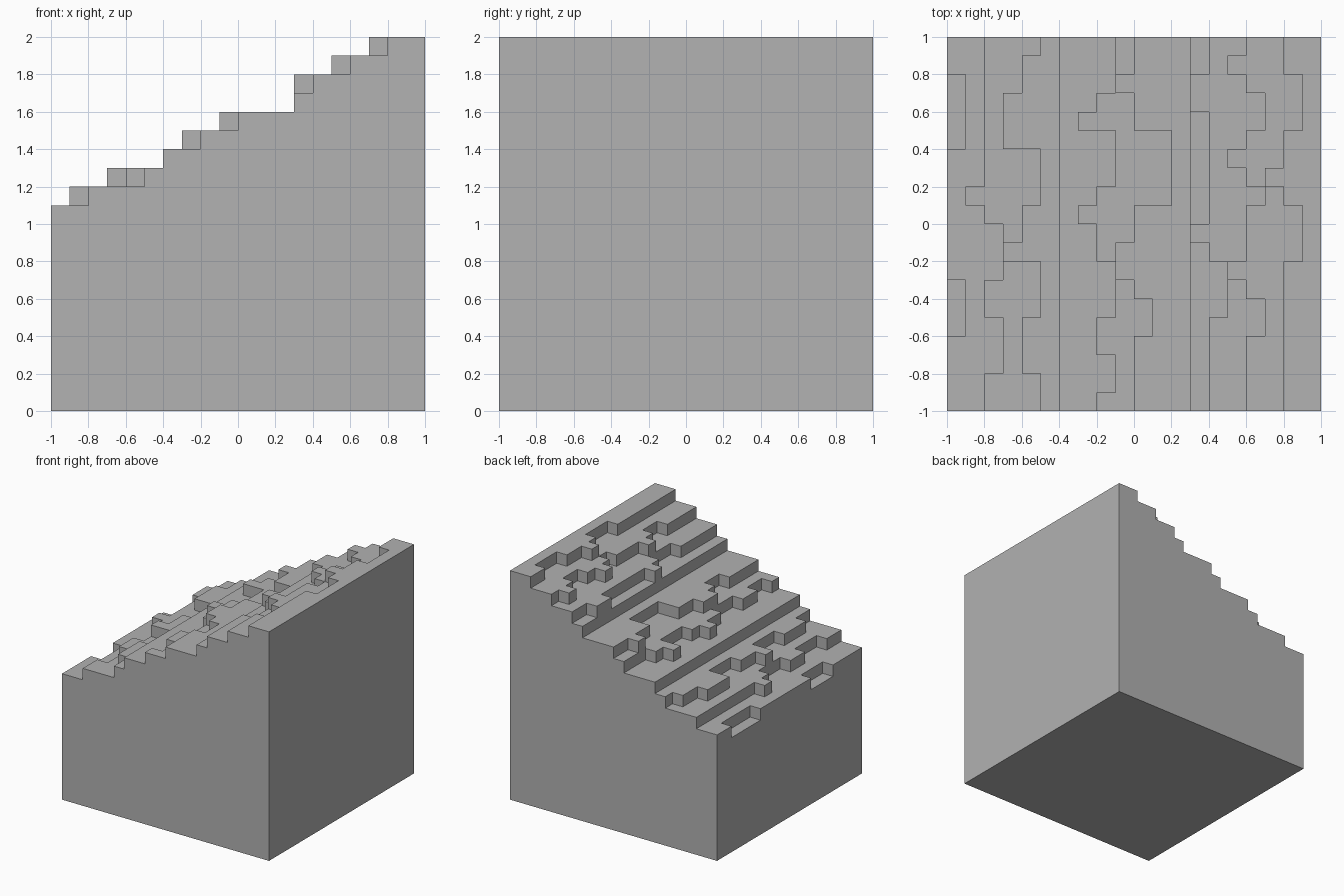
import bpy
import bmesh
from mathutils import Vector

cube = bpy.data.objects.get("Cube")
if cube:
    bpy.data.objects.remove(cube, do_unlink=True)

CELL = 0.1      # size of one terrain block
COUNT = 20      # blocks along each side
LOWEST = 10     # height of the lowest terrace, in blocks

# Each terrace edge: its column, then how it wanders row by row from back to front
SHIFT = {"<": -1, ".": 0, ">": 1, "}": 2}
STRAIGHT = "." * COUNT
EDGES = [
    (0, "..>>>>.......>>>...."),
    (2, "........<.>>>..>>>.."),
    (4, ">..<<<>>>..<>>>...>>"),
    (6, STRAIGHT),
    (8, ">>>.<>>>.<..>>>..>>."),
    (10, "..<..}}}}..<<.>>...."),
    (13, STRAIGHT),
    (14, "..<<......<.>>>....."),
    (16, ".<.>>.<.>...<.>>...."),
    (18, "..>>>..<.>>>........"),
]


def height(col, row):
    """Height in blocks; nothing outside the plot."""
    if not (0 <= col < COUNT and 0 <= row < COUNT):
        return 0
    line = COUNT - 1 - row
    return LOWEST + sum(col >= start + SHIFT[path[line]] for start, path in EDGES)


def add_quad(bm, center, normal):
    """One block face, centred at a point and turned along an axis."""
    n = Vector(normal)
    u = Vector((n.y, n.z, n.x))
    v = n.cross(u)
    corners = [center + (u * a + v * b) / 2
               for a, b in ((-1, -1), (1, -1), (1, 1), (-1, 1))]
    bm.faces.new([bm.verts.new(c) for c in corners])


# Terraced hillside: tops, bottom and only the exposed walls
bm = bmesh.new()
for col in range(COUNT):
    for row in range(COUNT):
        top = height(col, row)
        base = Vector((col + 0.5, row + 0.5, 0))
        add_quad(bm, base + Vector((0, 0, top)), (0, 0, 1))
        add_quad(bm, base, (0, 0, -1))
        for dx, dy in ((1, 0), (-1, 0), (0, 1), (0, -1)):
            for level in range(height(col + dx, row + dy), top):
                middle = base + Vector((dx / 2, dy / 2, level + 0.5))
                add_quad(bm, middle, (dx, dy, 0))

# Join the blocks into clean flat faces
bmesh.ops.remove_doubles(bm, verts=bm.verts[:], dist=0.01)
bmesh.ops.dissolve_limit(bm, angle_limit=0.01, verts=bm.verts[:], edges=bm.edges[:])
half = COUNT / 2
bmesh.ops.translate(bm, verts=bm.verts[:], vec=(-half, -half, 0))
bmesh.ops.scale(bm, verts=bm.verts[:], vec=(CELL, CELL, CELL))

mesh = bpy.data.meshes.new("terraced_slope")
bm.to_mesh(mesh)
bm.free()
slope = bpy.data.objects.new("terraced_slope", mesh)
bpy.context.collection.objects.link(slope)

# Plain grey material
grey = bpy.data.materials.new("plain_grey")
grey.use_nodes = True
color = (0.445, 0.445, 0.445, 1)
grey.diffuse_color = color
grey.node_tree.nodes["Principled BSDF"].inputs["Base Color"].default_value = color
mesh.materials.append(grey)
